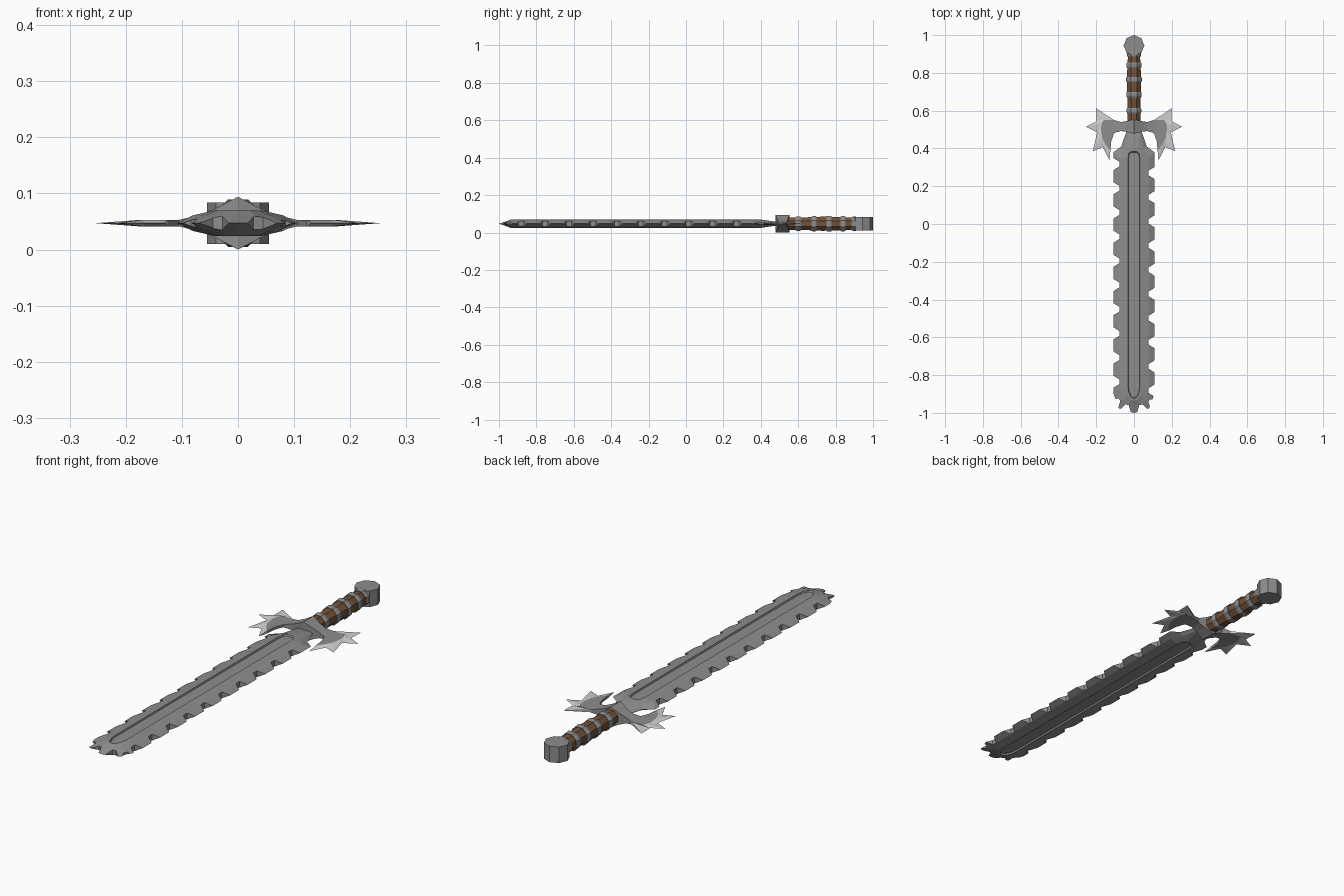
import bpy, bmesh, math
from mathutils import Vector, Matrix

if "Cube" in bpy.data.objects:
    bpy.data.objects.remove(bpy.data.objects["Cube"])

ZC = 0.047  # height of the sword's mid plane


def material(name, rgb):
    m = bpy.data.materials.new(name)
    m.diffuse_color = (*rgb, 1)
    m.use_nodes = True
    m.node_tree.nodes["Principled BSDF"].inputs["Base Color"].default_value = m.diffuse_color
    return m


STEEL = material("steel grey", (0.27, 0.27, 0.27))
BRIGHT = material("bright edge", (0.64, 0.64, 0.64))
LEATHER = material("brown leather", (0.17, 0.085, 0.04))


def finish(name, bm, *mats):
    bmesh.ops.remove_doubles(bm, verts=bm.verts, dist=1e-5)
    bmesh.ops.recalc_face_normals(bm, faces=bm.faces)
    me = bpy.data.meshes.new(name)
    bm.to_mesh(me)
    bm.free()
    for m in mats:
        me.materials.append(m)
    ob = bpy.data.objects.new(name, me)
    ob.location.z = ZC
    bpy.context.collection.objects.link(ob)
    return ob


def loft(bm, rings, cap_start=True, cap_end=True):
    rows = [[bm.verts.new(p) for p in r] for r in rings]
    for a, b in zip(rows, rows[1:]):
        n = len(a)
        for i in range(n):
            j = (i + 1) % n
            bm.faces.new((a[i], a[j], b[j], b[i]))
    if cap_start:
        bm.faces.new(rows[0])
    if cap_end:
        bm.faces.new(rows[-1])


# Blade: nested outlines (right half, from guard to tip) rising to a rimmed fuller
EDGE = [(.04, .49, 0), (.068, .41, 0), (.108, .38, 0), (.108, -.9, 0),
        (.08, -.975, 0), (.04, -.99, 0), (0, -1, 0)]
BEVEL = [(.03, .49, .009), (.05, .40, .012), (.08, .35, .014), (.08, -.87, .014),
         (.06, -.93, .013), (.03, -.955, .013), (0, -.96, .013)]
RIM = [(.018, .395, .023), (.036, .385, .023), (.041, .35, .023), (.041, -.87, .023),
       (.036, -.9, .023), (.02, -.93, .023), (0, -.935, .023)]
RIM_IN = [(x * .78, y - .012 if y > 0 else y + .012, z) for x, y, z in RIM]
FLOOR = [(x * .72, y - .016 if y > 0 else y + .016, .016) for x, y, z in RIM]


def full_ring(half, side):
    ring = half + [(-x, y, z) for x, y, z in reversed(half[:-1])]
    return [(x, y, z * side) for x, y, z in ring]


bm = bmesh.new()
for side in (1, -1):
    loft(bm, [full_ring(h, side) for h in (EDGE, BEVEL, RIM, RIM_IN, FLOOR)], cap_start=False)
blade = finish("blade", bm, STEEL)

# Saw notches cut from both edges and round the tip
notches = []
for k in range(10):
    notches.append((.078, .27 - .128 * k, 0, 1))
    notches.append((-.078, .317 - .128 * k, 180, 1))
notches += [(-.078, -.93, 222, .65), (-.036, -.957, 255, .65),
            (.036, -.957, 285, .65), (.08, -.935, 325, .65)]
bm = bmesh.new()
for x, y, angle, s in notches:
    spin = Matrix.Rotation(math.radians(angle), 3, 'Z')
    prof = [(0, -.013), (.06, -.05), (.06, .05), (0, .013)]
    loft(bm, [[Vector((x, y, z)) + spin @ Vector((u * s, v * s, 0)) for u, v in prof]
              for z in (-.06, .06)])
cutter = finish("notch_cutter", bm, STEEL)
cutter.hide_render = True
mod = blade.modifiers.new("notches", 'BOOLEAN')
mod.operation = 'DIFFERENCE'
mod.solver = 'EXACT'
mod.object = cutter
bpy.context.view_layer.objects.active = blade
bpy.ops.object.modifier_apply(modifier=mod.name)
bpy.data.objects.remove(cutter)

# Guard: block tapering outwards into thin arms
bm = bmesh.new()
sections = [(.105, .482, .55, .006), (.07, .492, .54, .014), (.04, .488, .545, .026),
            (0, .478, .553, .047)]
sections += [(-x, a, b, h) for x, a, b, h in reversed(sections[:-1])]
loft(bm, [[(x, a, -h), (x, b, -h), (x, b, h), (x, a, h)] for x, a, b, h in sections])
finish("guard", bm, STEEL)

# Spiked axe wings: flat steel crescent with a bright sharpened edge
ARC = [(.105, .55), (.16, .55), (.172, .53), (.175, .5), (.168, .455), (.15, .42), (.125, .39)]
BACK = [(.12, .44), (.105, .482)]
SPIKES = [(.2, .612), (.198, .545), (.254, .515), (.195, .485), (.218, .385),
          (.165, .408), (.13, .338)]
for side, name in ((1, "right_wing"), (-1, "left_wing")):
    bm = bmesh.new()
    top, low = [[bm.verts.new((side * x, y, z)) for x, y in ARC + BACK] for z in (.006, -.006)]
    tip = [bm.verts.new((side * x, y, 0)) for x, y in SPIKES]
    n = len(ARC)
    bm.faces.new(top)
    bm.faces.new(low)
    for i in range(n - 1, len(top)):
        j = (i + 1) % len(top)
        bm.faces.new((top[i], top[j], low[j], low[i]))
    edge = [bm.faces.new((top[i], low[i], tip[i])) for i in (0, n - 1)]
    for row in (top, low):
        for i in range(n - 1):
            edge.append(bm.faces.new((row[i], row[i + 1], tip[i + 1])))
            edge.append(bm.faces.new((row[i], tip[i + 1], tip[i])))
    for f in edge:
        f.material_index = 1
    finish(name, bm, STEEL, BRIGHT)


def circle(r, y, n=8):
    return [(r * math.cos((i + .5) * math.tau / n), y, r * math.sin((i + .5) * math.tau / n))
            for i in range(n)]


# Leather grip with steel bands
bm = bmesh.new()
loft(bm, [circle(r, y) for y, r in ((.54, .037), (.62, .036), (.73, .041), (.84, .038), (.91, .033))])
finish("grip", bm, LEATHER)
for k, (y, r) in enumerate([(.60, .042), (.685, .044), (.765, .046), (.84, .044), (.9, .041)]):
    bm = bmesh.new()
    loft(bm, [circle(r * .93, y - .014), circle(r, y - .007), circle(r, y + .007),
              circle(r * .93, y + .014)])
    finish(f"grip_band_{k + 1}", bm, STEEL)

# Octagonal pommel
bm = bmesh.new()
loft(bm, [[(.055 * math.cos(i * math.tau / 8), .945 + .055 * math.sin(i * math.tau / 8), z)
           for i in range(8)] for z in (-.037, .037)])
finish("pommel", bm, STEEL)
